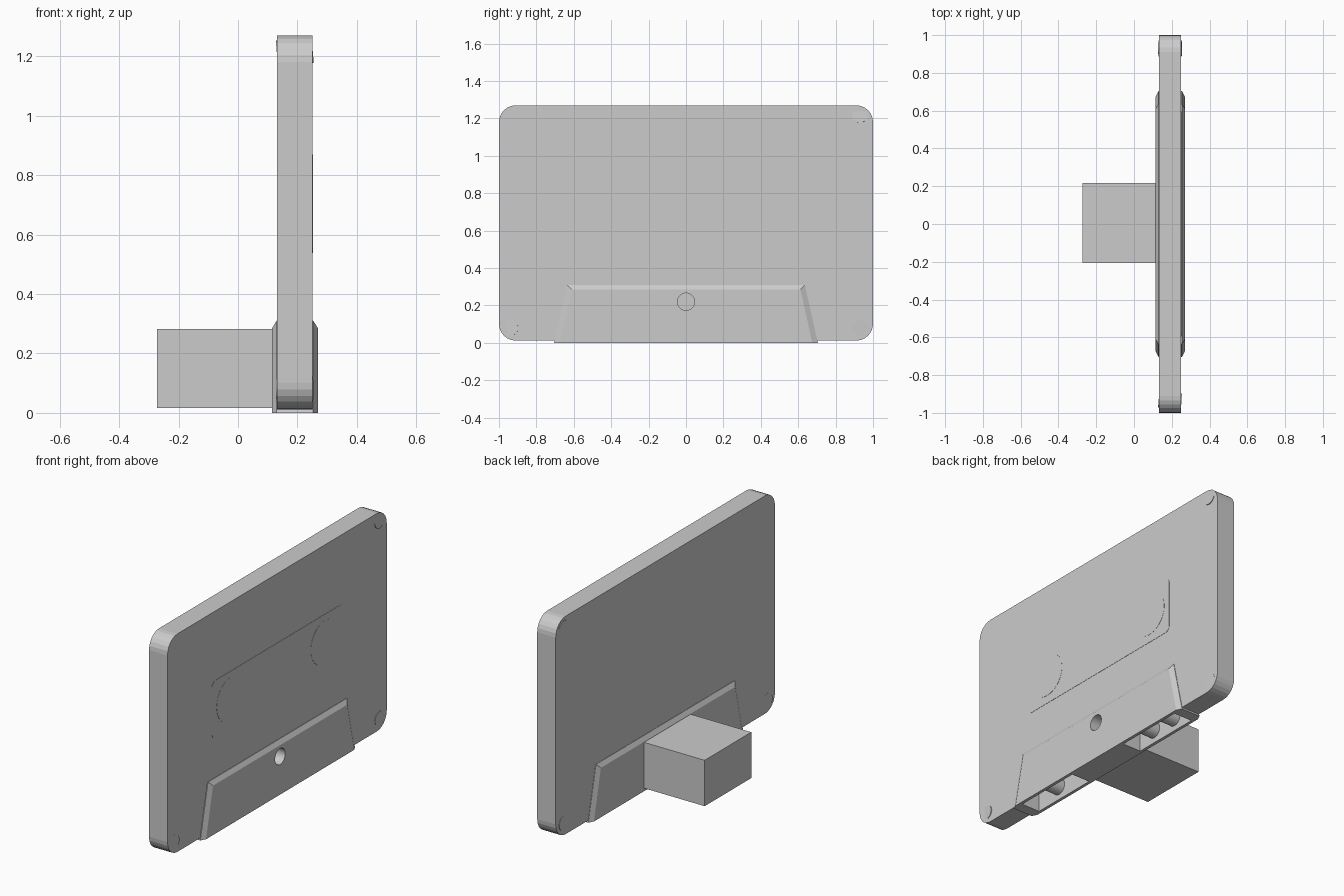
import bpy, bmesh, math
from mathutils import Matrix

if "Cube" in bpy.data.objects:
    bpy.data.objects.remove(bpy.data.objects["Cube"])


def make(name, bm, smooth=False):
    bmesh.ops.recalc_face_normals(bm, faces=bm.faces)
    mesh = bpy.data.meshes.new(name)
    bm.to_mesh(mesh)
    bm.free()
    ob = bpy.data.objects.new(name, mesh)
    bpy.context.collection.objects.link(ob)
    if smooth:
        for p in mesh.polygons:
            p.use_smooth = len(p.vertices) == 4
    return ob


def add_box(bm, x, y, z):
    size = [b - a for a, b in (x, y, z)]
    mid = [(a + b) / 2 for a, b in (x, y, z)]
    m = Matrix.Translation(mid) @ Matrix.Diagonal((*size, 1))
    return bmesh.ops.create_cube(bm, size=1, matrix=m)["verts"]


def box(name, x, y, z):
    bm = bmesh.new()
    add_box(bm, x, y, z)
    return make(name, bm)


def rounded_plate(name, x, y, z, radius, segments):
    bm = bmesh.new()
    add_box(bm, x, y, z)
    edges = [e for e in bm.edges
             if abs(e.verts[0].co.x - e.verts[1].co.x) > 1e-4]
    bmesh.ops.bevel(bm, geom=edges, offset=radius, segments=segments,
                    profile=0.5, affect='EDGES')
    return make(name, bm)


def rod(name, x0, x1, y, z, r, tilt_y=0, tilt_z=0, sides=32):
    # cylinder lying along x, optionally tilted
    bm = bmesh.new()
    m = (Matrix.Translation(((x0 + x1) / 2, y, z))
         @ Matrix.Rotation(tilt_z, 4, 'Z') @ Matrix.Rotation(tilt_y, 4, 'Y')
         @ Matrix.Rotation(math.pi / 2, 4, 'Y'))
    bmesh.ops.create_cone(bm, cap_ends=True, segments=sides, radius1=r,
                          radius2=r, depth=abs(x1 - x0), matrix=m)
    return make(name, bm, smooth=True)


def cut(ob, cutter):
    mod = ob.modifiers.new("cut", 'BOOLEAN')
    mod.operation = 'DIFFERENCE'
    mod.solver = 'EXACT'
    mod.object = cutter
    cutter.hide_render = True
    cutter.hide_set(True)


# Main shell
body = rounded_plate("cassette_body", (0.132, 0.25), (-1, 1), (0.012, 1.27), 0.09, 6)

# Raised trapezoid along the bottom, chamfered on both faces
outer = [(-0.705, 0), (0.705, 0), (0.635, 0.31), (-0.635, 0.31)]
inner = [(-0.675, 0), (0.675, 0), (0.612, 0.285), (-0.612, 0.285)]
bm = bmesh.new()
rings = [[bm.verts.new((x, y, z)) for y, z in pts]
         for x, pts in ((0.115, inner), (0.13, outer), (0.253, outer), (0.269, inner))]
bm.faces.new(rings[0])
bm.faces.new(rings[-1])
for a, b in zip(rings, rings[1:]):
    for i in range(4):
        j = (i + 1) % 4
        bm.faces.new((a[i], a[j], b[j], b[i]))
trapezoid = make("head_housing", bm)

# Tape openings in the bottom edge, either side of a solid middle
bm = bmesh.new()
for y in ((-0.64, -0.22), (0.21, 0.64)):
    add_box(bm, (0.133, 0.251), y, (-0.1, 0.15))
openings = make("opening_cutter", bm)
cut(body, openings)
cut(trapezoid, openings)

# Round hole in the front of the housing
hole = rod("hole_cutter", 0.2, 0.3, 0, 0.22, 0.046)
cut(trapezoid, hole)
cut(body, hole)

# Rollers inside the openings
for i, y in enumerate((-0.47, 0.33, 0.5)):
    rod(f"roller_{i + 1}", 0.125, 0.26, y, 0.075, 0.045)

# Thin window and reel discs on the face
rounded_plate("window", (0.245, 0.2515), (-0.595, 0.595), (0.538, 0.87), 0.03, 4)
for side in (-1, 1):
    rod(f"reel_{'left' if side < 0 else 'right'}", 0.245, 0.2525,
        side * 0.43, 0.71, 0.125, sides=48)

# Slightly tilted screws in the corners
for i, (y, z, ty, tz) in enumerate(((-0.935, 0.08, 0, -0.08), (0.93, 0.08, 0.03, 0.03),
                                    (0.93, 1.215, -0.08, 0))):
    rod(f"screw_{i + 1}", 0.1305, 0.2515, y, z, 0.042, ty, tz, 24)

# Stand block behind
box("stand_block", (-0.272, 0.12), (-0.207, 0.218), (0.017, 0.282))
